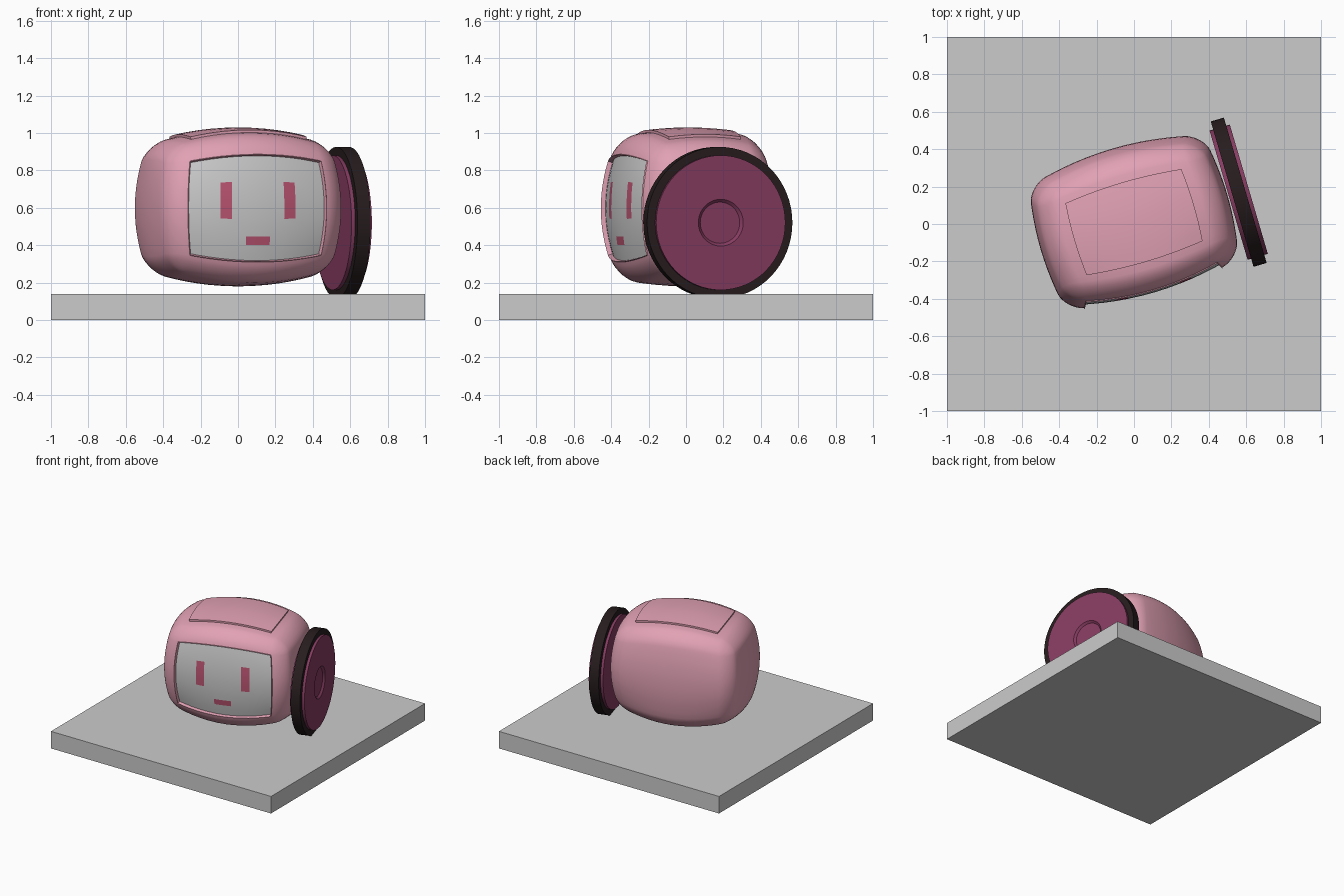
import bpy, bmesh, math
from mathutils import Vector, Matrix

if "Cube" in bpy.data.objects:
    bpy.data.objects.remove(bpy.data.objects["Cube"])

TURN = Matrix.Rotation(math.radians(16.4), 4, 'Z')
HALF = Vector((0.52, 0.41, 0.418))      # body half sizes
R = 0.104                               # corner radius
INNER = HALF - Vector((R, R, R))


def material(name, rgb):
    m = bpy.data.materials.new(name)
    m.diffuse_color = (*rgb, 1)
    m.use_nodes = True
    m.node_tree.nodes["Principled BSDF"].inputs["Base Color"].default_value = m.diffuse_color
    return m


PINK = material("pink", (0.76, 0.36, 0.46))
ROSE = material("rose", (0.50, 0.09, 0.17))
PLUM = material("plum", (0.24, 0.045, 0.12))
RUBBER = material("rubber", (0.02, 0.012, 0.013))


def finish(bm, name, mat, matrix):
    me = bpy.data.meshes.new(name)
    bm.to_mesh(me)
    bm.free()
    ob = bpy.data.objects.new(name, me)
    bpy.context.collection.objects.link(ob)
    ob.matrix_world = matrix
    if mat:
        me.materials.append(mat)
    bpy.ops.object.select_all(action='DESELECT')
    ob.select_set(True)
    bpy.context.view_layer.objects.active = ob
    bpy.ops.object.shade_smooth_by_angle(angle=math.radians(30))
    return ob


# grid lines of the body: even corner steps plus the outlines of screen, eyes, mouth and lid
corner = [R * math.tan(math.radians(a)) for a in (11.25, 22.5, 33.75, 45)]


def lines(inside, axis):
    ends = [INNER[axis] + c for c in [0] + corner]
    return sorted([-e for e in ends] + inside + ends)


GRID = [
    lines([s * v for s in (-1, 1) for v in (0.074, 0.158, 0.228, 0.30, 0.364)] + [0], 0),
    lines([-0.26, -0.195, -0.13, -0.065, 0, 0.065, 0.13, 0.195, 0.26], 1),
    lines([-0.265, -0.217, -0.168, -0.115, -0.064, 0, 0.05, 0.105, 0.158, 0.21, 0.262], 2),
]


def bulge(p):
    """Round the corners of the box, then swell its sides."""
    q = Vector([max(-i, min(i, c)) for c, i in zip(p, INNER)])
    p = q + (p - q).normalized() * R
    x, y, z = [(c / h) ** 2 for c, h in zip(p, HALF)]
    return Vector((p.x * (1 - 0.07 * y - 0.09 * z),
                   p.y * (1 - 0.17 * x - 0.15 * z),
                   p.z * (1 - 0.18 * x - 0.08 * y)))


def in_face(c):
    eye = 0.158 < abs(c.x) < 0.228 and -0.064 < c.z < 0.158
    mouth = abs(c.x) < 0.074 and -0.217 < c.z < -0.168
    return eye or mouth


def shell_part(name, mat, keep):
    """Build the whole shell and keep only the faces of one part."""
    bm = bmesh.new()
    found = {}

    def vert(co):
        key = tuple(round(c, 4) for c in co)
        if key not in found:
            found[key] = bm.verts.new(co)
        return found[key]

    for axis in range(3):
        u, v = (axis + 1) % 3, (axis + 2) % 3
        for side in (-1, 1):
            for u0, u1 in zip(GRID[u], GRID[u][1:]):
                for v0, v1 in zip(GRID[v], GRID[v][1:]):
                    quad = []
                    for a, b in ((u0, v0), (u1, v0), (u1, v1), (u0, v1)):
                        co = [0, 0, 0]
                        co[axis], co[u], co[v] = side * HALF[axis], a, b
                        quad.append(vert(co))
                    bm.faces.new(quad if side > 0 else quad[::-1])

    centres = [(f, f.calc_center_median()) for f in bm.faces]
    screen = [f for f, c in centres if c.y < -HALF.y + 0.001
              and abs(c.x) < INNER.x and abs(c.z) < INNER.z]
    marks = [f for f, c in centres if f in set(screen) and in_face(c)]
    lid = [f for f, c in centres if c.z > HALF.z - 0.001
           and abs(c.x) < 0.364 and abs(c.y) < 0.26]
    for w in bm.verts:
        w.co = bulge(w.co)
    bm.normal_update()
    # raised lid, thin lip and sunken screen
    bmesh.ops.inset_region(bm, faces=lid, thickness=0.001, depth=0.014, use_even_offset=True)
    bmesh.ops.inset_region(bm, faces=screen, thickness=0.004, depth=0.006, use_even_offset=True)
    bmesh.ops.inset_region(bm, faces=screen, thickness=0.001, depth=-0.025, use_even_offset=True)
    marked, screened = set(marks), set(screen)
    drop = [f for f in bm.faces
            if ("marks" if f in marked else "screen" if f in screened else "body") != keep]
    bmesh.ops.delete(bm, geom=drop, context='FACES')
    return finish(bm, name, mat, Matrix.Translation((0, 0.01, 0.5975)) @ TURN)


def lathe(name, mat, profile, matrix, steps=64):
    """Spin (axial, radius) points around the x axis."""
    bm = bmesh.new()
    pts = [bm.verts.new((a, 0, r)) for a, r in profile]
    edges = [bm.edges.new(p) for p in zip(pts, pts[1:])]
    bmesh.ops.spin(bm, geom=pts + edges, cent=(0, 0, 0), axis=(1, 0, 0),
                   angle=math.tau, steps=steps, use_merge=False)
    bmesh.ops.remove_doubles(bm, verts=bm.verts, dist=1e-5)
    bmesh.ops.recalc_face_normals(bm, faces=bm.faces)
    return finish(bm, name, mat, matrix)


# base slab
bm = bmesh.new()
bmesh.ops.create_cube(bm, size=1, matrix=Matrix.Diagonal((2, 2, 0.14, 1)))
finish(bm, "base_slab", None, Matrix.Translation((0, 0, 0.07)))

# body with its screen and face marks
shell_part("body", PINK, "body")
shell_part("screen", None, "screen")
shell_part("eyes_and_mouth", ROSE, "marks")

# side wheel: tyre and disc with a sunken hub on both faces
wheel = TURN @ Matrix.Translation((0.585, 0.005, 0.52))
T, D = 0.0365, 0.0565
lathe("tyre", RUBBER, [(-T, 0.35), (-T, 0.405), (T, 0.405), (T, 0.35)], wheel)
half = [(D - 0.015, 0), (D - 0.015, 0.11), (D, 0.125), (D, 0.36)]
lathe("wheel_disc", PLUM, [(-a, r) for a, r in half] + half[::-1], wheel)
